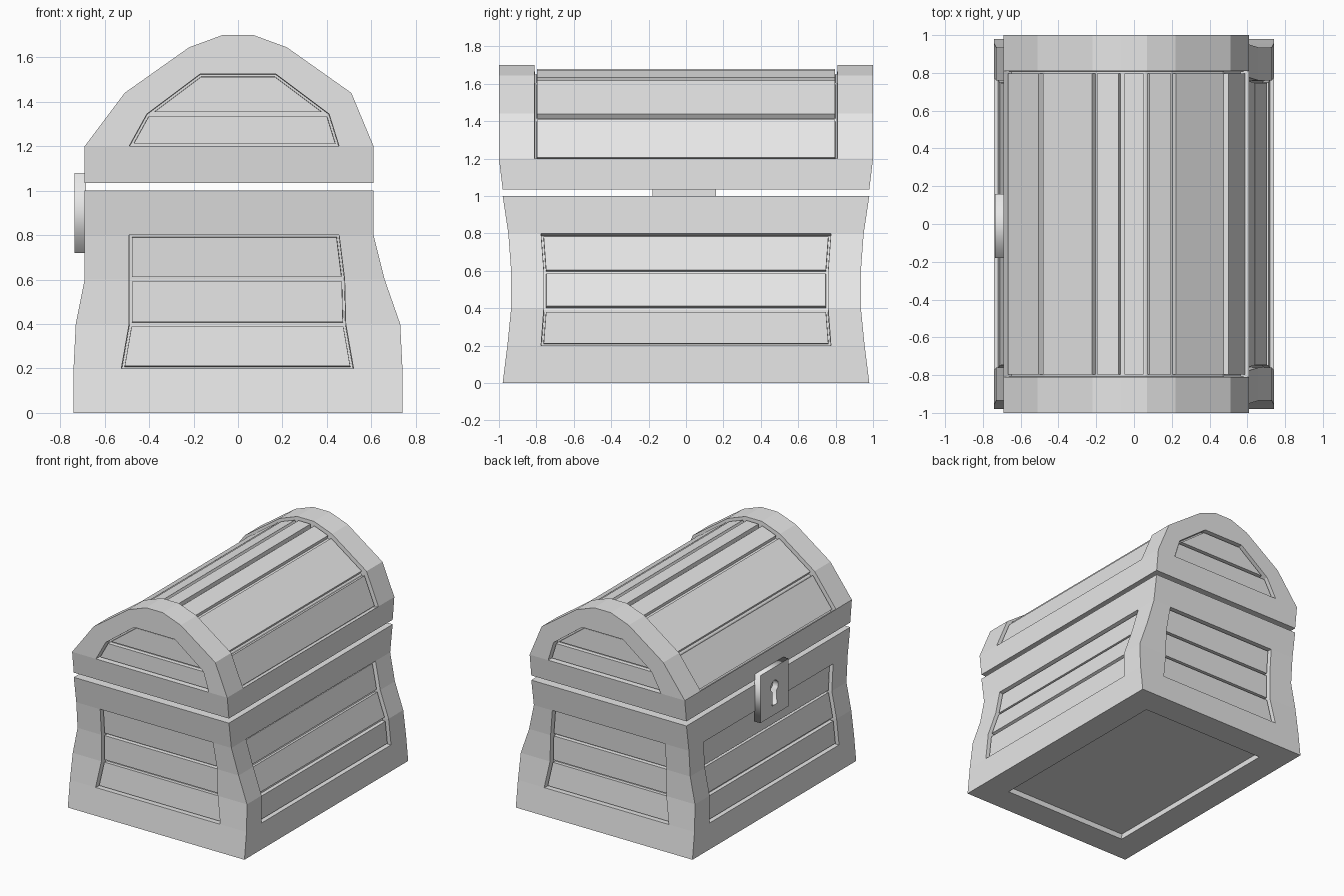
import bpy, bmesh, math

if "Cube" in bpy.data.objects:
    bpy.data.objects.remove(bpy.data.objects["Cube"])

grey = bpy.data.materials.new("plain_grey")
grey.diffuse_color = (0.8, 0.8, 0.8, 1)
grey.use_nodes = True
grey.node_tree.nodes["Principled BSDF"].inputs["Base Color"].default_value = grey.diffuse_color


def finish(bm, name):
    mesh = bpy.data.meshes.new(name)
    bm.to_mesh(mesh)
    bm.free()
    mesh.materials.append(grey)
    ob = bpy.data.objects.new(name, mesh)
    bpy.context.collection.objects.link(ob)


def planks(bm, faces):
    """Sink a panel into the frame, then raise each face of it as a plank."""
    bmesh.ops.inset_region(bm, faces=faces, thickness=0.002, depth=-0.05, use_even_offset=True)
    bmesh.ops.inset_individual(bm, faces=faces, thickness=0.01, depth=0, use_even_offset=True)
    bmesh.ops.inset_individual(bm, faces=faces, thickness=0.001, depth=0.03, use_even_offset=True)


# Chest base: rings of (z, left, right, half depth, panel left, panel right, panel half depth)
levels = [
    (0.0, -.74, .74, .98, -.525, .52, .775),
    (0.2, -.74, .74, .955, -.525, .52, .775),
    (0.4, -.73, .73, .935, -.49, .485, .76),
    (0.6, -.69, .66, .935, -.49, .48, .76),
    (0.8, -.69, .61, .95, -.49, .455, .775),
    (1.0, -.69, .61, .98, -.49, .455, .775),
]
bm = bmesh.new()
rings = []
for z, l, r, d, pl, pr, pd in levels:
    ring = [(l, -d), (pl, -d), (pr, -d), (r, -d), (r, -pd), (r, pd),
            (r, d), (pr, d), (pl, d), (l, d), (l, pd), (l, -pd)]
    rings.append([bm.verts.new((x, y, z)) for x, y in ring])
panels = {1: [], 4: [], 7: [], 10: []}
for row in range(5):
    a, b = rings[row], rings[row + 1]
    for i in range(12):
        j = (i + 1) % 12
        f = bm.faces.new((a[i], a[j], b[j], b[i]))
        if i in panels and 1 <= row <= 3:
            panels[i].append(f)
bottom = bm.faces.new(rings[0][::-1])
bm.faces.new(rings[-1])
bm.normal_update()
for faces in panels.values():
    planks(bm, faces)
# sunken underside
bmesh.ops.inset_region(bm, faces=[bottom], thickness=0.21, depth=0, use_even_offset=True)
bmesh.ops.inset_region(bm, faces=[bottom], thickness=0.002, depth=-0.04, use_even_offset=True)
finish(bm, "chest_base")

# Lid: arched profile swept along y, with planked top and ends
arch = [(.61, 1.035), (.61, 1.2), (.51, 1.44), (.22, 1.645), (.07, 1.70),
        (-.07, 1.70), (-.22, 1.645), (-.51, 1.44), (-.69, 1.2), (-.69, 1.035)]
window = [(.455, 1.2), (.41, 1.345), (.17, 1.525), (-.17, 1.525), (-.41, 1.345), (-.49, 1.2)]
bm = bmesh.new()
secs = []
for y in (-1, -.81, .81, 1):
    secs.append([bm.verts.new((x, y * .98 if abs(y) == 1 and z < 1.1 else y, z)) for x, z in arch])
top = []
for k in range(3):
    a, b = secs[k], secs[k + 1]
    for i in range(9):
        f = bm.faces.new((a[i], b[i], b[i + 1], a[i + 1]))
        if k == 1 and 1 <= i <= 7:
            top.append(f)
bm.faces.new([s[0] for s in secs] + [s[9] for s in secs[::-1]])
ends = []
for y, o in ((-1, secs[0]), (1, secs[3])):
    w = [bm.verts.new((x, y, z)) for x, z in window]
    for loop in ((o[1], o[2], w[1], w[0]), (o[2], o[3], w[2], w[1]),
                 (o[3], o[4], o[5], o[6], w[3], w[2]),
                 (o[6], o[7], w[4], w[3]), (o[7], o[8], w[5], w[4]),
                 (o[0], o[1], w[0], w[5], o[8], o[9])):
        bm.faces.new(loop)
    ends.append([bm.faces.new((w[0], w[1], w[4], w[5])), bm.faces.new(w[1:5])])
bmesh.ops.recalc_face_normals(bm, faces=bm.faces[:])
bm.normal_update()
for faces in [top] + ends:
    planks(bm, faces)
finish(bm, "chest_lid")

# Lock plate on the left side, with a keyhole cut through
outline = [(-.17, -.18), (.17, -.18), (.17, .18), (-.17, .18)]
keyhole = [(.045 * math.cos(math.radians(t)), .035 + .045 * math.sin(math.radians(t)))
           for t in range(-60, 241, 30)] + [(-.028, -.105), (.028, -.105)]
curve = bpy.data.curves.new("lock_plate", 'CURVE')
curve.dimensions = '2D'
curve.fill_mode = 'BOTH'
curve.extrude = 0.025
for pts in (outline, keyhole):
    s = curve.splines.new('POLY')
    s.points.add(len(pts) - 1)
    for p, (x, y) in zip(s.points, pts):
        p.co = (x, y, 0, 1)
    s.use_cyclic_u = True
curve.materials.append(grey)
lock = bpy.data.objects.new("lock_plate", curve)
lock.location = (-.71, -.01, .9)
lock.rotation_euler = (math.pi / 2, 0, -math.pi / 2)
bpy.context.collection.objects.link(lock)
bpy.context.view_layer.objects.active = lock
lock.select_set(True)
bpy.ops.object.convert(target='MESH')
